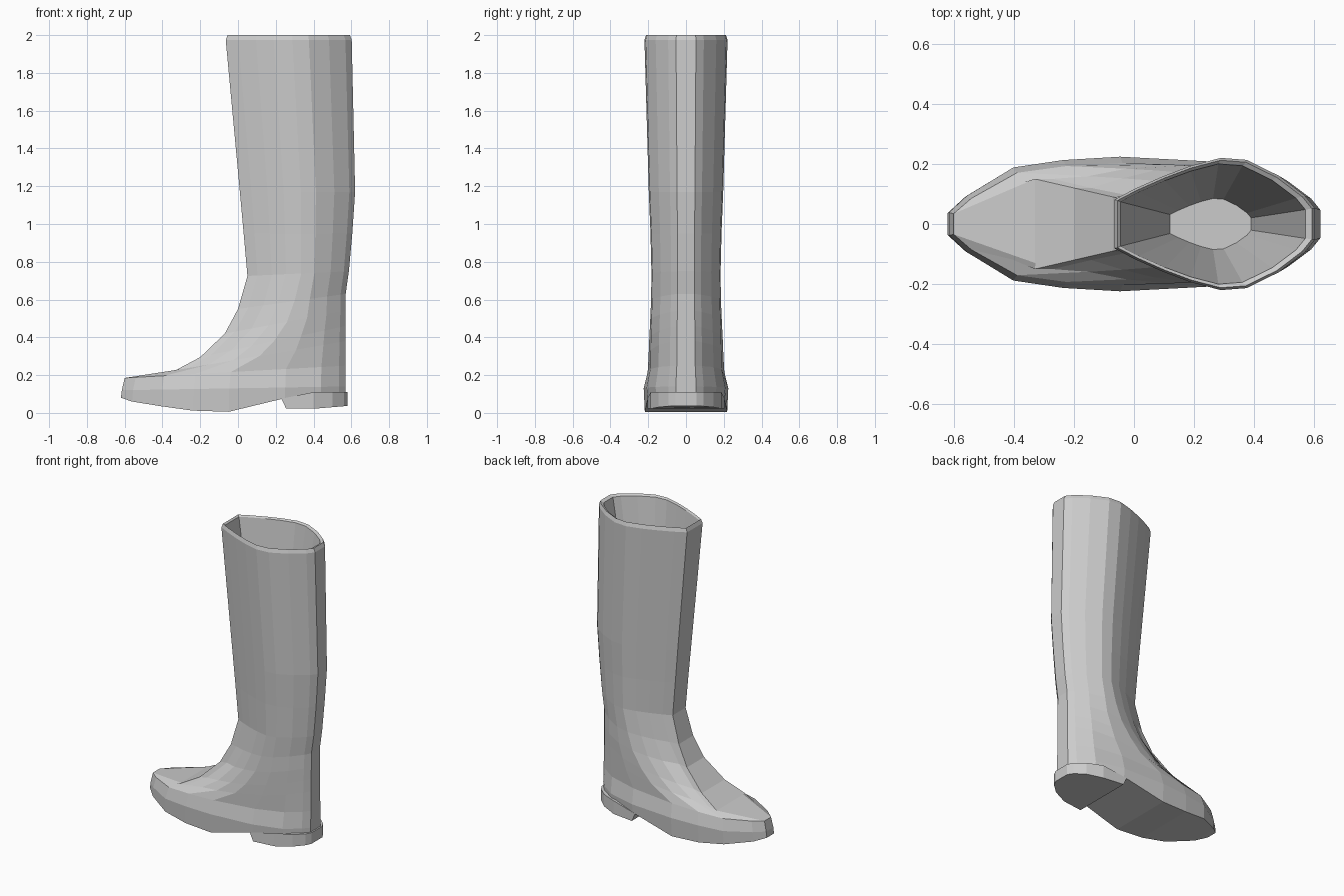
import bpy

if "Cube" in bpy.data.objects:
    bpy.data.objects.remove(bpy.data.objects["Cube"])

# Half outlines: (position from front to back, width factor)
FOOT = [(0, .17), (.05, .42), (.18, .84), (.32, .95), (.48, 1), (.73, .93), (.89, .72), (.97, .42), (1, .24)]
SHAFT = [(0, .37), (.1, .53), (.24, .72), (.38, .88), (.53, 1), (.66, .97), (.82, .73), (.95, .43), (1, .24)]
SOLE_Z = [.08, .06, .035, .012, 0.006, .078, .095, .095, .095]
N = len(FOOT)


def make_object(name, verts, faces):
    mesh = bpy.data.meshes.new(name)
    mesh.from_pydata(verts, [], faces)
    mesh.update()
    obj = bpy.data.objects.new(name, mesh)
    bpy.context.collection.objects.link(obj)
    return obj


def ring(s, fx, fz, bx, bz, w, fw=0.0, zs=None):
    """Closed tilted ring; s blends foot outline into shaft outline."""
    half = []
    for i in range(N):
        t = FOOT[i][0] * (1 - s) + SHAFT[i][0] * s
        y = w * (FOOT[i][1] * (1 - s) + SHAFT[i][1] * s)
        if i < N // 2:
            y = max(y, fw)
        z = zs[i] if zs else fz + (bz - fz) * t
        half.append((fx + (bx - fx) * t, y, z))
    return half + [(x, -y, z) for x, y, z in reversed(half)]


def loft(name, rings):
    """Skin stacked rings and close both ends with cross strips."""
    n = len(rings[0])
    verts = [v for r in rings for v in r]
    faces = []
    for k in range(len(rings) - 1):
        a, b = k * n, (k + 1) * n
        for i in range(n):
            j = (i + 1) % n
            faces.append((a + i, a + j, b + j, b + i))
    last = (len(rings) - 1) * n
    for i in range(n // 2 - 1):
        faces.append((i, n - 1 - i, n - 2 - i, i + 1)[::-1])
        faces.append((last + i, last + n - 1 - i, last + n - 2 - i, last + i + 1))
    return make_object(name, verts, faces)


# Boot upper: sole, foot, shaft, rim, then the inside down to its floor
boot = loft("boot_upper", [
    ring(0, -.62, 0, .57, 0, .218, zs=SOLE_Z),
    ring(0, -.615, .12, .57, .14, .224),
    ring(0, -.60, .185, .57, .25, .203),
    ring(.3, -.33, .226, .57, .38, .198, .15),
    ring(.5, -.20, .295, .57, .46, .195, .12),
    ring(.7, -.07, .42, .57, .54, .19, .09),
    ring(.9, 0, .55, .57, .63, .185, .075),
    ring(1, .05, .725, .587, .75, .183),
    ring(1, .03, .95, .605, .95, .188),
    ring(1, .01, 1.17, .62, 1.17, .197),
    ring(1, -.065, 1.975, .602, 1.975, .22),
    ring(1, -.055, 2.0, .592, 2.0, .212),
    ring(1, -.045, 1.99, .57, 1.99, .2),
    ring(1, .12, 1.0, .39, 1.0, .085),
])

# Heel block
half = [(.23, .205), (.4, .187), (.5, .145), (.56, .092), (.58, .055)]
outline = half + [(x, -y) for x, y in reversed(half)]
n = len(outline)
verts = [(x + (.025 if x < .25 else 0), y, .022 + .015 * max(0, x - .4) / .18) for x, y in outline]
verts += [(x, y, .075 if x < .25 else .11) for x, y in outline]
faces = [(i, (i + 1) % n, n + (i + 1) % n, n + i) for i in range(n)]
faces += [tuple(reversed(range(n))), tuple(range(n, 2 * n))]
heel = make_object("heel", verts, faces)

# Consistent outward normals
import bmesh
for obj in (boot, heel):
    bm = bmesh.new()
    bm.from_mesh(obj.data)
    bmesh.ops.recalc_face_normals(bm, faces=bm.faces)
    bm.to_mesh(obj.data)
    bm.free()
